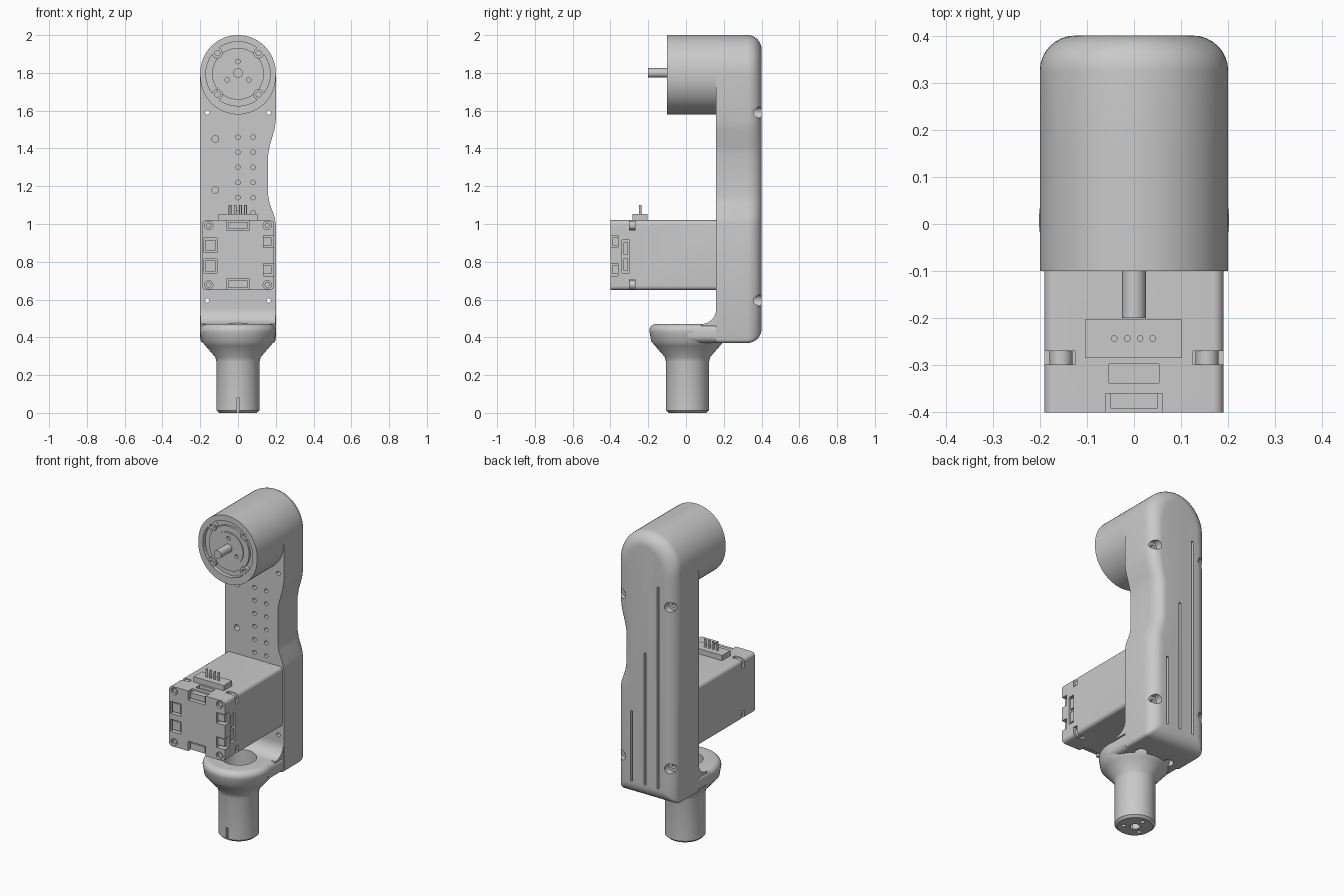
import bpy, bmesh, math

cube = bpy.data.objects.get("Cube")
if cube:
    bpy.data.objects.remove(cube, do_unlink=True)

GREY = (0.59, 0.59, 0.59, 1)
grey = bpy.data.materials.new("plain_grey")
grey.use_nodes = True
grey.diffuse_color = GREY
grey.node_tree.nodes["Principled BSDF"].inputs["Base Color"].default_value = GREY
parts = []


def to_object(name, bm, keep):
    bmesh.ops.recalc_face_normals(bm, faces=bm.faces)
    mesh = bpy.data.meshes.new(name)
    bm.to_mesh(mesh)
    bm.free()
    obj = bpy.data.objects.new(name, mesh)
    bpy.context.scene.collection.objects.link(obj)
    if keep:
        parts.append(obj)
    else:
        obj.hide_render = True
    return obj


def skin(name, rings, keep=True):
    """Join matching rings of points into a closed solid."""
    bm = bmesh.new()
    loops = [[bm.verts.new(p) for p in ring] for ring in rings]
    bm.faces.new(loops[0])
    bm.faces.new(loops[-1])
    for low, high in zip(loops, loops[1:]):
        for i in range(len(low)):
            j = (i + 1) % len(low)
            bm.faces.new((low[i], low[j], high[j], high[i]))
    return to_object(name, bm, keep)


def prism(name, points, axis, lo, hi, keep=True):
    place = {"x": lambda a, b, t: (t, a, b),
             "y": lambda a, b, t: (a, t, b),
             "z": lambda a, b, t: (a, b, t)}[axis]
    return skin(name, [[place(a, b, t) for a, b in points] for t in (lo, hi)], keep)


def arc(cx, cy, r, start, end, n=24):
    angles = [math.radians(start + (end - start) * i / n) for i in range(n + 1)]
    return [(cx + r * math.cos(a), cy + r * math.sin(a)) for a in angles]


def rounded(x0, x1, y0, y1, r, n=6):
    return (arc(x1 - r, y1 - r, r, 0, 90, n) + arc(x0 + r, y1 - r, r, 90, 180, n)
            + arc(x0 + r, y0 + r, r, 180, 270, n) + arc(x1 - r, y0 + r, r, 270, 360, n))


def rod(name, a, b, r, axis, lo, hi, keep=True, n=32):
    return prism(name, arc(a, b, r, 0, 360, n)[:-1], axis, lo, hi, keep)


def box(name, x0, x1, y0, y1, z0, z1, keep=True):
    return prism(name, [(x0, y0), (x1, y0), (x1, y1), (x0, y1)], "z", z0, z1, keep)


def lathe(name, profile, y, n=64):
    bm = bmesh.new()
    verts = [bm.verts.new((r, y, z)) for r, z in profile]
    edges = [bm.edges.new(pair) for pair in zip(verts, verts[1:])]
    bmesh.ops.spin(bm, geom=verts + edges, cent=(0, y, 0), axis=(0, 0, 1),
                   angle=2 * math.pi, steps=n)
    bmesh.ops.remove_doubles(bm, verts=bm.verts, dist=0.0001)
    return to_object(name, bm, True)


def cut(obj, cutters):
    for c in cutters:
        mod = obj.modifiers.new("cut", "BOOLEAN")
        mod.operation, mod.solver, mod.object = "DIFFERENCE", "EXACT", c
    graph = bpy.context.evaluated_depsgraph_get()
    graph.update()
    mesh = bpy.data.meshes.new_from_object(obj.evaluated_get(graph))
    obj.modifiers.clear()
    obj.data = mesh
    for c in cutters:
        bpy.data.objects.remove(c, do_unlink=True)


# Arm: domed plate with a waist on one side; rings shrink to round the back
outline = (arc(0, 1.8, 0.2, 0, 180, 32) + arc(-0.18, 0.39, 0.02, 180, 270, 4)
           + arc(0.18, 0.39, 0.02, 270, 360, 4)
           + [(0.2, 1.0), (0.193, 1.04), (0.167, 1.11), (0.16, 1.15),
              (0.16, 1.37), (0.167, 1.41), (0.193, 1.5), (0.2, 1.55)])
MID, HALF, ROUND = 1.185, 0.815, 0.075
rings = [[(x, 0.16, z) for x, z in outline]]
for along, out in arc(0, 0, ROUND, 90, 0, 8):
    inset = ROUND - out
    sx, sz = 1 - inset / 0.2, 1 - inset / HALF
    rings.append([(x * sx, 0.4 - ROUND + along, MID + (z - MID) * sz) for x, z in outline])
arm = skin("arm_body", rings)
cuts = []
for x in (-0.163, 0.163):
    for z in (0.595, 1.59):
        cuts.append(rod("bolt_hole", x, z, 0.012, "y", 0.1, 0.5, False, 16))
        cuts.append(rod("counterbore", x, z, 0.03, "y", 0.355, 0.5, False))
for i in range(6):
    for x in (0, 0.08):
        cuts.append(rod("pilot_hole", x, 1.46 - 0.08 * i, 0.012, "y", 0.1, 0.2, False, 16))
for z in (1.45, 1.18):
    cuts.append(rod("pin_hole", -0.12, z, 0.018, "y", 0.1, 0.2, False, 16))
for x, top in ((0.09, 0.89), (0, 1.27), (-0.09, 1.7)):
    cuts.append(box("back_slot", x - 0.007, x + 0.007, 0.38, 0.5, 0.455, top, False))
for x in (-0.095, 0.095):
    cuts.append(rod("under_recess", x, 0.175, 0.035, "z", 0.3, 0.41, False))
cut(arm, cuts)

# Lower flange bridging the arm and the stem
BORE_Y = 0.008


def bore():
    return rod("bore", 0, BORE_Y, 0.1, "z", 0.08, 0.7, False, 48)


flange = prism("flange_bridge", rounded(-0.199, 0.199, 0.371, 0.47, 0.035), "y", BORE_Y, 0.2)
cut(flange, [bore()] + [rod("under_recess", x, 0.175, 0.035, "z", 0.3, 0.41, False)
                        for x in (-0.095, 0.095)])
fillet = prism("flange_fillet", [(0.17, 0.46), (0.08, 0.46)]
               + arc(0.08, 0.55, 0.08, 270, 360, 10) + [(0.17, 0.55)], "x", -0.198, 0.198)
cut(fillet, [bore()])

# Stem: round socket flaring into the flange
stem = lathe("stem", [(0, 0), (0.1, 0), (0.114, 0.013), (0.114, 0.27), (0.12, 0.295),
                      (0.172, 0.355), (0.193, 0.38)]
             + arc(0.167, 0.435, 0.035, -20, 90, 8) + [(0, 0.47)], BORE_Y)
cuts = [bore(), box("key_slot", -0.007, 0.007, -0.2, -0.09, -0.1, 0.08, False),
        rod("centre_hole", 0, BORE_Y, 0.028, "z", -0.1, 0.05, False)]
for px, py in arc(0, BORE_Y, 0.065, 90, 330, 2):
    cuts.append(rod("base_hole", px, py, 0.012, "z", -0.1, 0.03, False, 16))
cut(stem, cuts)

# Motor housing at the top, with a recessed face
ZM = 1.795
housing = prism("motor_housing", arc(0, 1.8, 0.2, 0, 180, 32) + arc(0, 1.78, 0.2, 180, 360, 32),
                "y", -0.1, 0.165)
cut(housing, [rod("face_recess", 0, ZM, 0.17, "y", -0.2, -0.075, False, 48)])
boss = rod("motor_boss", 0, ZM, 0.137, "y", -0.088, -0.06, True, 48)
plate = rod("motor_plate", 0, ZM, 0.1, "y", -0.094, -0.07, True, 48)
for obj in (boss, plate):
    cut(obj, [rod("face_hole", px, pz, 0.012, "y", -0.2, -0.08, False, 16)
              for px, pz in arc(0, ZM, 0.065, 90, 330, 2)])
for px, pz in arc(0, ZM, 0.155, 45, 315, 3):
    lug = rod("motor_lug", px, pz, 0.028, "y", -0.098, -0.06)
    cut(lug, [rod("lug_hole", px, pz, 0.014, "y", -0.2, -0.08, False, 16)])
rod("motor_shaft", 0, 1.8, 0.025, "y", -0.2, -0.07)

# Actuator box fixed to the front of the arm
actuator = prism("actuator_box", rounded(-0.19, 0.19, 0.65, 1.02, 0.022), "y", -0.4, 0.17)
ZC = 0.835
cuts = []
for sx in (-1, 1):
    for sz in (-1, 1):
        x0, x1 = sorted((sx * 0.125, sx * 0.25))
        z0, z1 = sorted((ZC + sz * 0.13, ZC + sz * 0.25))
        cuts.append(box("corner_notch", x0, x1, -0.298, -0.27, z0, z1, False))
        px, pz = sx * 0.155, ZC + sz * 0.157
        cuts.append(rod("screw_well", px, pz, 0.022, "y", -0.5, -0.385, False))
        rod("screw", px, pz, 0.014, "y", -0.393, -0.37, True, 16)
        rod("corner_post", px, pz, 0.024, "y", -0.31, -0.26)
# Sockets: x range, y range, z range of each opening
sockets = [(-0.06, 0.06, -0.5, -0.36, 0.965, 1.1), (-0.06, 0.06, -0.5, -0.36, 0.55, 0.71),
           (-0.18, -0.11, -0.5, -0.36, 0.85, 0.925), (-0.18, -0.11, -0.5, -0.36, 0.74, 0.815),
           (0.135, 0.25, -0.5, -0.36, 0.875, 0.94), (0.135, 0.25, -0.5, -0.36, 0.725, 0.79),
           (0.17, 0.25, -0.34, -0.3, 0.74, 0.915),
           (-0.053, 0.053, -0.338, -0.297, 1.0, 1.1)]
cuts += [box("socket", *s, False) for s in sockets]
cut(actuator, cuts)

# Plugs seated in the sockets
for z0, z1 in ((0.975, 1.01), (0.66, 0.7)):
    box("edge_plug", -0.05, 0.05, -0.392, -0.35, z0, z1)
for z in (0.8875, 0.7775):
    box("square_plug", -0.172, -0.12, -0.39, -0.35, z - 0.028, z + 0.028)
for z in (0.9075, 0.7575):
    box("side_plug", 0.13, 0.178, -0.388, -0.35, z - 0.022, z + 0.022)
for z in (0.785, 0.87):
    box("side_switch", 0.16, 0.184, -0.332, -0.308, z - 0.032, z + 0.032)

# Pin header on top of the actuator
box("pin_header", -0.104, 0.102, -0.284, -0.203, 1.01, 1.052)
for x in (-0.042, -0.014, 0.013, 0.04):
    rod("header_pin", x, -0.243, 0.007, "z", 1.04, 1.1, True, 12)

# Shared material and shading
bpy.ops.object.select_all(action="DESELECT")
for obj in parts:
    obj.data.materials.clear()
    obj.data.materials.append(grey)
    obj.select_set(True)
bpy.context.view_layer.objects.active = arm
bpy.ops.object.shade_smooth_by_angle(angle=math.radians(32))
